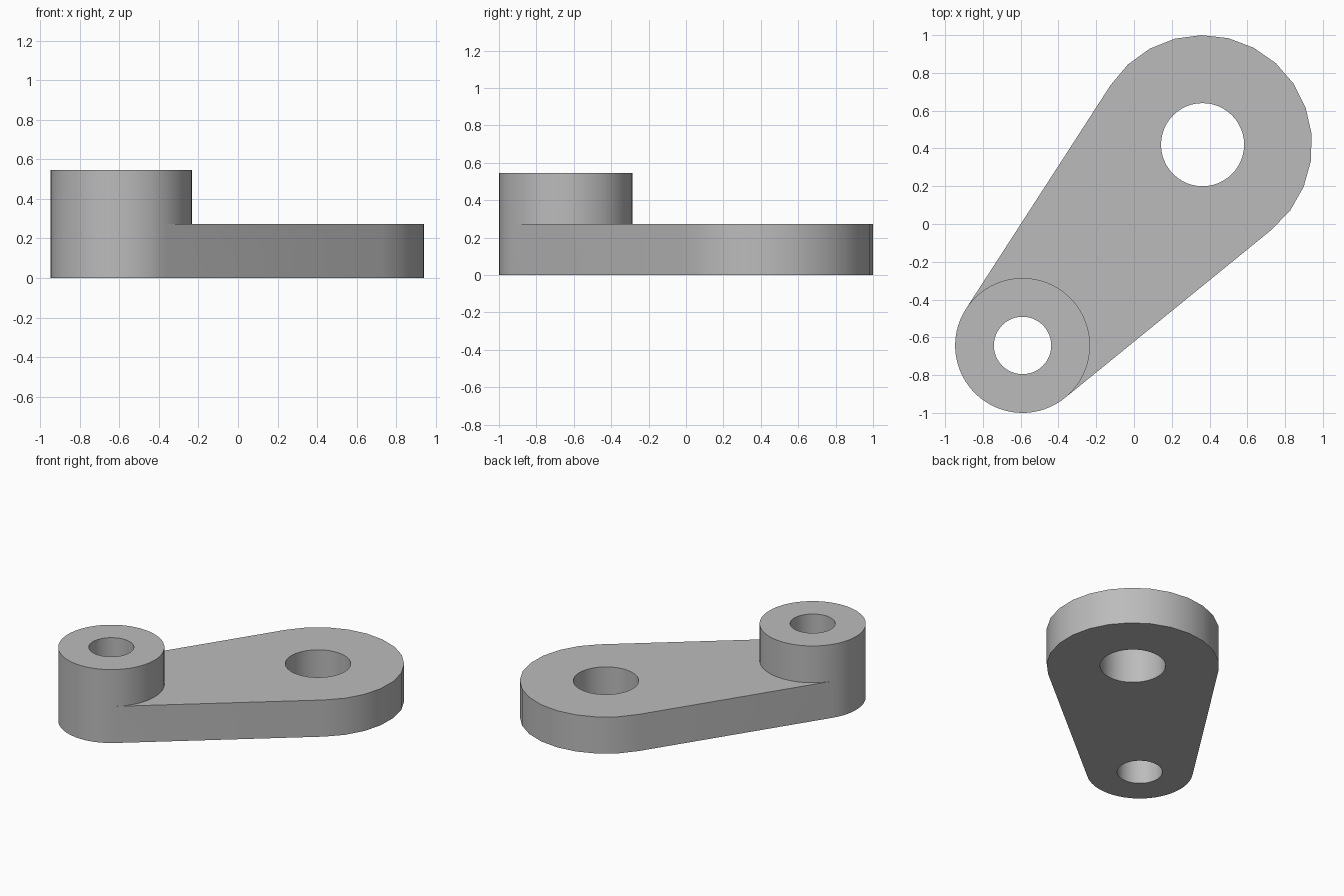
import bpy
import bmesh
from math import atan2, asin, cos, sin, pi, hypot

cube = bpy.data.objects.get("Cube")
if cube:
    bpy.data.objects.remove(cube)

# Main dimensions
BIG, BIG_R, BIG_HOLE = (0.363, 0.42), 0.58, 0.22
BOSS, BOSS_R, BOSS_HOLE = (-0.59, -0.643), 0.357, 0.152
PLATE_H, BOSS_H = 0.272, 0.545


def arc(centre, radius, start, end, steps):
    return [(centre[0] + radius * cos(start + (end - start) * i / steps),
             centre[1] + radius * sin(start + (end - start) * i / steps))
            for i in range(steps + 1)]


def circle(centre, radius, steps=48):
    return arc(centre, radius, 0, 2 * pi, steps)[:-1]


def wall(bm, path, low, high, closed=False):
    pts = path + path[:1] if closed else path
    for a, b in zip(pts, pts[1:]):
        bm.faces.new([bm.verts.new((*p, z)) for p, z in
                      ((a, low), (b, low), (b, high), (a, high))])


def cap(bm, loops, z):
    edges = []
    for loop in loops:
        verts = [bm.verts.new((*p, z)) for p in loop]
        edges += [bm.edges.new((verts[i - 1], verts[i])) for i in range(len(verts))]
    bmesh.ops.triangle_fill(bm, edges=edges, use_beauty=True, normal=(0, 0, 1))


# Tangent directions of the straight sides joining both round ends
dx, dy = BIG[0] - BOSS[0], BIG[1] - BOSS[1]
axis = atan2(dy, dx)
spread = pi / 2 + asin((BIG_R - BOSS_R) / hypot(dx, dy))
left, right = axis + spread, axis - spread

big_end = arc(BIG, BIG_R, right, left, 14)
boss_outer = arc(BOSS, BOSS_R, left, right + 2 * pi, 32)
boss_inner = arc(BOSS, BOSS_R, left, right, 40)
big_hole = circle(BIG, BIG_HOLE)
boss_hole = circle(BOSS, BOSS_HOLE)
boss_ring = boss_outer + boss_inner[::-1][1:-1]
arm_outline = big_end + boss_inner

bm = bmesh.new()
# Arm: sides, hole, faces
wall(bm, boss_inner[-1:] + big_end + boss_inner[:1], 0, PLATE_H)
wall(bm, big_hole, 0, PLATE_H, True)
for z in (0, PLATE_H):
    cap(bm, [arm_outline, big_hole], z)
# Boss: flush outer side, step above the arm, bore, faces
wall(bm, boss_outer, 0, PLATE_H)
wall(bm, boss_outer, PLATE_H, BOSS_H)
wall(bm, boss_inner, PLATE_H, BOSS_H)
wall(bm, boss_hole, 0, BOSS_H, True)
for z in (0, BOSS_H):
    cap(bm, [boss_ring, boss_hole], z)

bmesh.ops.remove_doubles(bm, verts=bm.verts[:], dist=0.0005)
bmesh.ops.recalc_face_normals(bm, faces=bm.faces[:])
mesh = bpy.data.meshes.new("lever_arm")
bm.to_mesh(mesh)
bm.free()
lever = bpy.data.objects.new("lever_arm", mesh)
bpy.context.collection.objects.link(lever)

# Plain grey metal
grey = bpy.data.materials.new("plain grey")
grey.use_nodes = True
colour = (0.5, 0.5, 0.5, 1)
grey.diffuse_color = colour
grey.node_tree.nodes["Principled BSDF"].inputs["Base Color"].default_value = colour
mesh.materials.append(grey)

bpy.ops.object.select_all(action="DESELECT")
lever.select_set(True)
bpy.context.view_layer.objects.active = lever
bpy.ops.object.shade_smooth_by_angle(angle=pi / 6)
